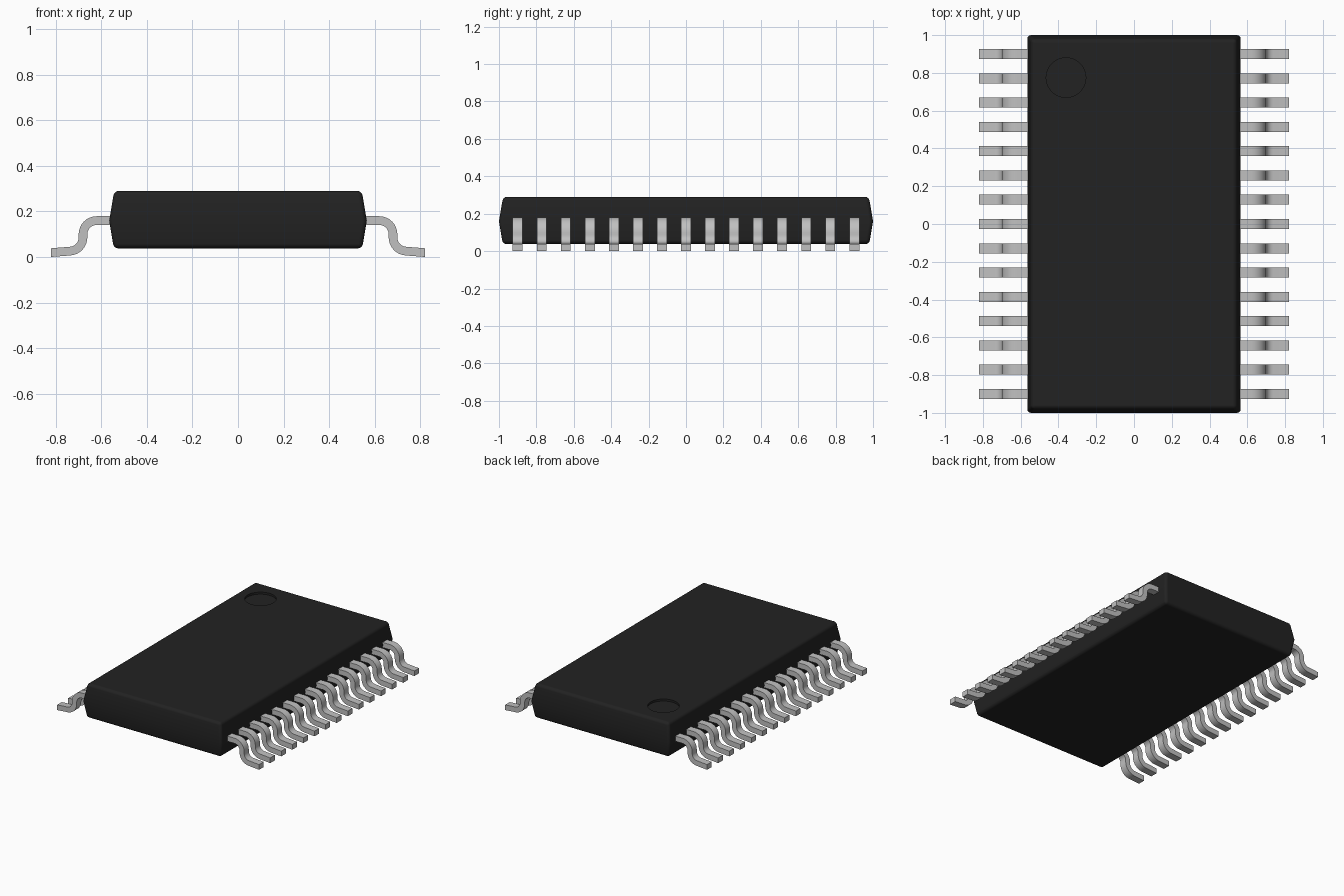
import bpy, bmesh
from math import sin, cos, pi, radians
from mathutils import Vector

if "Cube" in bpy.data.objects:
    bpy.data.objects.remove(bpy.data.objects["Cube"], do_unlink=True)


def material(name, value, rough):
    m = bpy.data.materials.new(name)
    m.use_nodes = True
    colour = (value, value, value, 1)
    m.diffuse_color = colour
    bsdf = m.node_tree.nodes["Principled BSDF"]
    bsdf.inputs["Base Color"].default_value = colour
    bsdf.inputs["Roughness"].default_value = rough
    return m


black = material("black plastic", 0.016, 0.6)
silver = material("silver metal", 0.53, 0.5)


def mesh_from(bm, name, mat):
    bmesh.ops.recalc_face_normals(bm, faces=bm.faces)
    me = bpy.data.meshes.new(name)
    bm.to_mesh(me)
    bm.free()
    me.materials.append(mat)
    return me


def add_object(name, me):
    ob = bpy.data.objects.new(name, me)
    bpy.context.scene.collection.objects.link(ob)
    return ob


def select_only(ob):
    bpy.ops.object.select_all(action='DESELECT')
    ob.select_set(True)
    bpy.context.view_layer.objects.active = ob


# Body: block that is widest at mid height, with rounded edges
MID, BOTTOM, TOP = 0.16, 0.038, 0.29
bm = bmesh.new()
rings = []
for z, hx, hy in ((BOTTOM, 0.545, 0.98), (MID, 0.565, 1.0), (TOP, 0.543, 0.978)):
    corners = ((-1, -1), (1, -1), (1, 1), (-1, 1))
    rings.append([bm.verts.new((sx * hx, sy * hy, z)) for sx, sy in corners])
bm.faces.new(rings[0])
bm.faces.new(rings[-1])
for low, high in zip(rings, rings[1:]):
    for i in range(4):
        j = (i + 1) % 4
        bm.faces.new((low[i], low[j], high[j], high[i]))
outer = [e for e in bm.edges if not all(abs(v.co.z - MID) < 0.001 for v in e.verts)]
bmesh.ops.bevel(bm, geom=outer, offset=0.02, segments=4, profile=0.5, affect='EDGES')
body = add_object("body", mesh_from(bm, "body", black))

# Orientation dimple: shallow round recess in the top
bpy.ops.mesh.primitive_cylinder_add(vertices=48, radius=0.105, depth=0.1,
                                    location=(-0.36, 0.775, TOP - 0.015 + 0.05))
cutter = bpy.context.object
cutter.name = "dimple_cutter"
cutter.hide_render = True
cutter.data.materials.append(black)
cut = body.modifiers.new("dimple", 'BOOLEAN')
cut.operation = 'DIFFERENCE'
cut.solver = 'EXACT'
cut.object = cutter
select_only(body)
bpy.ops.object.modifier_apply(modifier=cut.name)
bpy.data.objects.remove(cutter, do_unlink=True)
select_only(body)
bpy.ops.object.shade_smooth_by_angle(angle=radians(40))
weighted = body.modifiers.new("weighted normals", 'WEIGHTED_NORMAL')
weighted.keep_sharp = True

# Lead: S-shaped strip swept along a centre line
R, HALF, WIDTH, STEPS = 0.06, 0.019, 0.053, 8
path = [Vector((0.53, 0.16))]
for i in range(STEPS + 1):
    a = pi / 2 * (1 - i / STEPS)
    path.append(Vector((0.62 + R * cos(a), 0.10 + R * sin(a))))
for i in range(STEPS + 1):
    a = pi + pi / 2 * 0.95 * i / STEPS
    path.append(Vector((0.74 + R * cos(a), 0.086 + R * sin(a))))
path.append(Vector((0.82, 0.0195)))

upper, lower = [], []
for i, p in enumerate(path):
    t = (path[min(i + 1, len(path) - 1)] - path[max(i - 1, 0)]).normalized()
    n = Vector((-t.y, t.x)) if 0 < i < len(path) - 1 else Vector((0, 1))
    upper.append(p + n * HALF)
    lower.append(p - n * HALF)

bm = bmesh.new()
sections = []
for u, l in zip(upper, lower):
    sections.append([bm.verts.new((q.x, s * WIDTH / 2, q.y))
                     for q, s in ((u, -1), (u, 1), (l, 1), (l, -1))])
bm.faces.new(sections[0])
bm.faces.new(sections[-1])
for a, b in zip(sections, sections[1:]):
    for i in range(4):
        j = (i + 1) % 4
        bm.faces.new((a[i], a[j], b[j], b[i]))
lead_mesh = mesh_from(bm, "lead", silver)

# Fifteen leads along each long side
COUNT, REACH = 15, 0.9
for side, turn in (("left", 0), ("right", pi)):
    for k in range(COUNT):
        lead = add_object(f"{side}_lead_{k + 1}", lead_mesh)
        lead.location.y = -REACH + 2 * REACH * k / (COUNT - 1)
        lead.rotation_euler.z = turn
select_only(lead)
bpy.ops.object.shade_smooth_by_angle(angle=radians(35))
